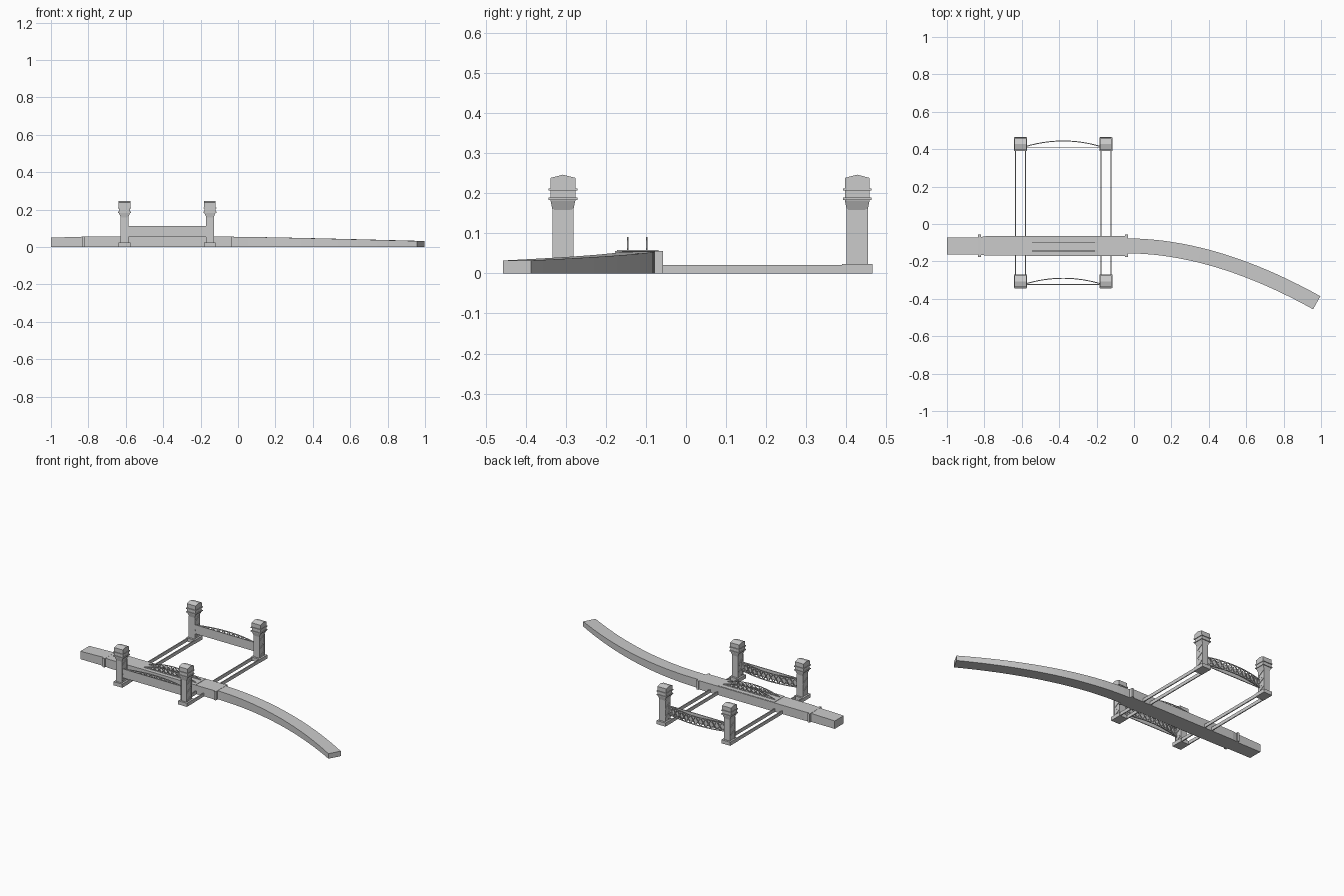
import bpy, bmesh, math
from mathutils import Vector

if "Cube" in bpy.data.objects:
    bpy.data.objects.remove(bpy.data.objects["Cube"])


def make(name, verts, faces):
    me = bpy.data.meshes.new(name)
    me.from_pydata(verts, [], faces)
    bm = bmesh.new()
    bm.from_mesh(me)
    bmesh.ops.recalc_face_normals(bm, faces=bm.faces)
    bm.to_mesh(me)
    bm.free()
    ob = bpy.data.objects.new(name, me)
    bpy.context.collection.objects.link(ob)
    return ob


def loft(name, rings):
    """Skin a list of equal-length closed rings and cap both ends."""
    n = len(rings[0])
    verts = [v for r in rings for v in r]
    faces = [(i*n + j, i*n + (j+1) % n, (i+1)*n + (j+1) % n, (i+1)*n + j)
             for i in range(len(rings)-1) for j in range(n)]
    faces += [tuple(range(n)), tuple(range(len(verts)-n, len(verts)))]
    return make(name, verts, faces)


def rect(cx, cy, hx, hy, z):
    return [(cx-hx, cy-hy, z), (cx+hx, cy-hy, z), (cx+hx, cy+hy, z), (cx-hx, cy+hy, z)]


def box(name, x0, x1, y0, y1, z0, z1):
    cx, cy, hx, hy = (x0+x1)/2, (y0+y1)/2, (x1-x0)/2, (y1-y0)/2
    return loft(name, [rect(cx, cy, hx, hy, z0), rect(cx, cy, hx, hy, z1)])


def bars(name, segments, w):
    """Square bars along a list of (start, end) segments, as one object."""
    verts, faces = [], []
    for a, b in segments:
        a, b = Vector(a), Vector(b)
        d = (b-a).normalized()
        up = Vector((0, 0, 1)) if abs(d.z) < 0.95 else Vector((0, 1, 0))
        s = d.cross(up).normalized()*w/2
        t = s.cross(d).normalized()*w/2
        k = len(verts)
        verts += [p + q for p in (a, b) for q in (s+t, s-t, -s-t, -s+t)]
        faces += [tuple(k+i for i in f) for f in
                  ((0, 1, 2, 3), (7, 6, 5, 4), (0, 4, 5, 1), (1, 5, 6, 2), (2, 6, 7, 3), (3, 7, 4, 0))]
    return make(name, verts, faces)


def truss(name, low, high, w):
    """Two chords with posts-free cross bracing."""
    seg = []
    for i in range(len(low)-1):
        seg += [(low[i], low[i+1]), (high[i], high[i+1]),
                (low[i], high[i+1]), (high[i], low[i+1])]
    return bars(name, seg, w)


TX = (-0.607, -0.150)
TY = (-0.307, 0.427)

# Towers: footing, tapered shaft, bracing, cornices and gabled cap
for x in TX:
    for y in TY:
        box("tower_footing", x-0.031, x+0.031, y-0.038, y+0.038, 0, 0.023)
        loft("tower_shaft", [rect(x, y, hx, hy, z) for hx, hy, z in
             ((0.019, 0.026, 0.02), (0.019, 0.026, 0.158), (0.030, 0.031, 0.182), (0.030, 0.031, 0.21))])
        for z in (0.186, 0.209):
            box("tower_cornice", x-0.034, x+0.034, y-0.036, y+0.036, z-0.003, z+0.003)
        prof = [(-0.031, 0.21), (0.031, 0.21), (0.031, 0.238), (0, 0.246), (-0.031, 0.238)]
        loft("tower_cap", [[(x+s, y+a, z) for a, z in prof] for s in (-0.031, 0.031)])
        for s in (-1, 1):
            xx = x + s*0.0195
            pts = [(xx, y + (0.022 if i % 2 else -0.022), 0.025 + i*0.0265) for i in range(6)]
            bars("tower_bracing", list(zip(pts, pts[1:])), 0.005)
            bars("tower_corner_post", [((xx, y+q, 0.022), (xx, y+q, 0.16)) for q in (-0.0245, 0.0245)], 0.004)

# Paired ground rails linking the footings
for x in TX:
    for s in (-1, 1):
        box("ground_rail", x+s*0.0265-0.003, x+s*0.0265+0.003, TY[0], TY[1], 0, 0.021)

# Side spans: flat plate with a bowed lattice behind
N = 12
for y in TY:
    box("span_plate", TX[0]+0.018, TX[1]-0.018, y-0.019, y-0.014, 0.054, 0.111)
    low, high = [], []
    for i in range(N+1):
        t = i/N
        px = TX[0]+0.02 + t*(TX[1]-TX[0]-0.04)
        py = y - 0.015 + 0.032*4*t*(1-t)
        low.append((px, py, 0.057))
        high.append((px, py, 0.108))
    truss("bowed_lattice", low, high, 0.005)

# Road: straight section then a sweeping, falling curve
def road(name, stations):
    rings = []
    for p, n, h, z in stations:
        a, b = p - n*h, p + n*h
        rings.append([(a.x, a.y, 0), (b.x, b.y, 0), (b.x, b.y, z), (a.x, a.y, z)])
    return loft(name, rings)

up = Vector((0, 1))
road("road_approach", [(Vector((-1, -0.117)), up, 0.045, 0.050), (Vector((-0.83, -0.117)), up, 0.045, 0.055)])
road("road_main", [(Vector((-0.83, -0.117)), up, 0.046, 0.055), (Vector((-0.79, -0.117)), up, 0.052, 0.056),
                   (Vector((-0.04, -0.117)), up, 0.053, 0.056)])
p0, p1, p2 = Vector((-0.04, -0.117)), Vector((0.43, -0.117)), Vector((0.977, -0.421))
st = []
for i in range(21):
    t = i/20
    p = p0*(1-t)**2 + p1*2*t*(1-t) + p2*t*t
    d = ((p1-p0)*(1-t) + (p2-p1)*t).normalized()
    st.append((p, Vector((-d.y, d.x)), 0.040, 0.055 - 0.023*t**1.3))
road("road_curve", st)

# Buttresses at the ends of the main section
for x in (-0.826, -0.04):
    box("road_buttress", x-0.007, x+0.007, -0.177, -0.057, 0, 0.056)

# Lifting span deck and its two arched trusses
box("lift_deck", -0.575, -0.18, -0.172, -0.068, 0.054, 0.058)
for y in (-0.145, -0.098):
    low, high = [], []
    for i in range(N+1):
        t = i/N
        px = -0.56 + 0.365*t
        low.append((px, y, 0.058))
        high.append((px, y, 0.060 + 0.029*4*t*(1-t)))
    truss("arch_truss", low, high, 0.004)
